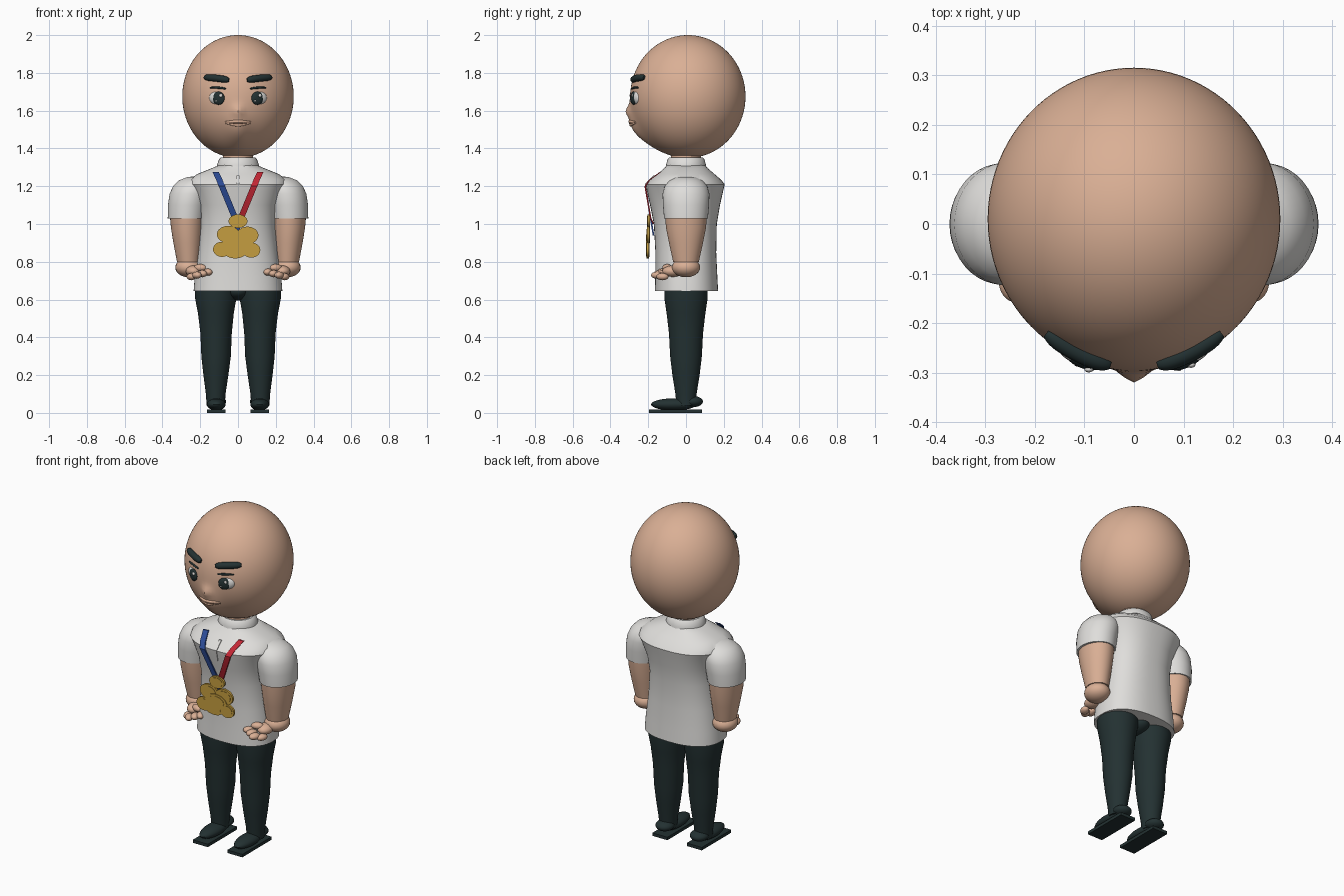
import bpy, bmesh, math
from mathutils import Vector, Matrix

old = bpy.data.objects.get("Cube")
if old:
    bpy.data.objects.remove(old, do_unlink=True)


def material(name, r, g, b):
    m = bpy.data.materials.new(name)
    m.use_nodes = True
    m.diffuse_color = (r, g, b, 1)
    m.node_tree.nodes["Principled BSDF"].inputs["Base Color"].default_value = (r, g, b, 1)
    return m


skin = material("skin", .70, .43, .30)
white = material("shirt_white", .74, .73, .71)
dark = material("dark_cloth", .017, .031, .032)
gold = material("gold", .56, .34, .05)
blue = material("ribbon_blue", .025, .07, .30)
red = material("ribbon_red", .55, .02, .035)
lip = material("lip", .50, .27, .18)


def finish(name, bm, mat, angle=40):
    bmesh.ops.recalc_face_normals(bm, faces=bm.faces)
    me = bpy.data.meshes.new(name)
    bm.to_mesh(me)
    bm.free()
    ob = bpy.data.objects.new(name, me)
    bpy.context.collection.objects.link(ob)
    me.materials.append(mat)
    bpy.ops.object.select_all(action='DESELECT')
    ob.select_set(True)
    bpy.context.view_layer.objects.active = ob
    bpy.ops.object.shade_smooth_by_angle(angle=math.radians(angle))
    return ob


def ball(name, pos, size, mat, turn=0, tilt=0, seg=24):
    bm = bmesh.new()
    bmesh.ops.create_uvsphere(bm, u_segments=seg, v_segments=seg // 2, radius=1)
    bm.transform(Matrix.Translation(pos) @ Matrix.Rotation(turn, 4, 'Z')
                 @ Matrix.Rotation(tilt, 4, 'Y') @ Matrix.Diagonal((*size, 1)))
    return finish(name, bm, mat)


def box(name, lo, hi, mat):
    bm = bmesh.new()
    bmesh.ops.create_cube(bm, size=1)
    lo, hi = Vector(lo), Vector(hi)
    bm.transform(Matrix.Translation((lo + hi) / 2) @ Matrix.Diagonal((*(hi - lo), 1)))
    return finish(name, bm, mat)


def disc(name, pos, rx, rz, depth, mat):
    bm = bmesh.new()
    bmesh.ops.create_cone(bm, cap_ends=True, segments=32, radius1=1, radius2=1, depth=1)
    bm.transform(Matrix.Translation(pos) @ Matrix.Diagonal((rx, depth, rz, 1))
                 @ Matrix.Rotation(math.pi / 2, 4, 'X'))
    return finish(name, bm, mat)


def loft(name, rings, mat, power=2.0, side=1, seg=40):
    """Rings are (z, centre x, half width, depth to front, depth to back)."""
    bm = bmesh.new()
    loops = []
    for z, cx, rx, front, back in rings:
        loop = []
        for i in range(seg):
            a = math.tau * i / seg
            c, s = math.cos(a), math.sin(a)
            x = math.copysign(abs(c) ** (2 / power), c) * rx
            y = math.copysign(abs(s) ** (2 / power), s) * (back if s > 0 else front)
            loop.append(bm.verts.new((side * (cx + x), y, z)))
        loops.append(loop)
    for a, b in zip(loops, loops[1:]):
        for i in range(seg):
            j = (i + 1) % seg
            bm.faces.new((a[i], a[j], b[j], b[i]))
    bm.faces.new(loops[0])
    bm.faces.new(loops[-1])
    return finish(name, bm, mat)


def strip(name, points, width, thick, mat):
    """Flat band through the points, facing the front."""
    bm = bmesh.new()
    rows = []
    for p in points:
        x, y, z = p
        rows.append([bm.verts.new((x + dx, y + dy, z)) for dx, dy in
                     ((-width / 2, 0), (width / 2, 0), (width / 2, -thick), (-width / 2, -thick))])
    for a, b in zip(rows, rows[1:]):
        for i in range(4):
            j = (i + 1) % 4
            bm.faces.new((a[i], a[j], b[j], b[i]))
    bm.faces.new(rows[0])
    bm.faces.new(rows[-1])
    return finish(name, bm, mat, 20)


def tube(name, points, radius, mat, ends=.5):
    cu = bpy.data.curves.new(name, 'CURVE')
    cu.dimensions = '3D'
    cu.bevel_depth = radius
    cu.bevel_resolution = 3
    cu.use_fill_caps = True
    sp = cu.splines.new('NURBS')
    sp.points.add(len(points) - 1)
    for i, (pt, p) in enumerate(zip(sp.points, points)):
        pt.co = (*p, 1)
        pt.radius = ends if i in (0, len(points) - 1) else 1
    sp.use_endpoint_u = True
    sp.order_u = 3
    cu.materials.append(mat)
    ob = bpy.data.objects.new(name, cu)
    bpy.context.collection.objects.link(ob)
    bpy.ops.object.select_all(action='DESELECT')
    ob.select_set(True)
    bpy.context.view_layer.objects.active = ob
    bpy.ops.object.convert(target='MESH')
    bpy.ops.object.shade_smooth_by_angle(angle=math.radians(50))


# Head: ellipsoid with a pushed out nose and muzzle
HX, HY, HZ, MID = .295, .305, .325, 1.675


def bump(x, z):
    return (.035 * math.exp(-(x / .06) ** 2 - ((z - 1.5) / .1) ** 2)
            + .02 * math.exp(-(x / .026) ** 2 - ((z - 1.597) / .03) ** 2))


def face_y(x, z):
    return .01 - HY * math.sqrt(max(0, 1 - (x / HX) ** 2 - ((z - MID) / HZ) ** 2)) - bump(x, z)


bm = bmesh.new()
bmesh.ops.create_uvsphere(bm, u_segments=96, v_segments=64, radius=1)
bm.transform(Matrix.Translation((0, .01, MID)) @ Matrix.Diagonal((HX, HY, HZ, 1)))
for v in bm.verts:
    if v.co.y < 0:
        v.co.y -= bump(v.co.x, v.co.z)
finish("head", bm, skin)


def on_face(x, z, out=0):
    return (x, face_y(x, z) - out, z)


# Mouth
spots = (-.068, -.035, 0, .035, .068)
tube("upper_lip", [on_face(x, 1.543 - abs(x) * .05, .002) for x in spots], .008, skin)
tube("lower_lip", [on_face(x, 1.522 + abs(x) * .2, .002) for x in spots], .008, skin)
tube("mouth_line", [on_face(x, 1.533 + abs(x) * .07, .004) for x in spots], .005, lip)

# Neck, collar and shirt
loft("neck", [(1.29, 0, .08, .08, .08), (1.4, 0, .08, .08, .08)], skin)
loft("collar", [(1.29, 0, .112, .108, .108), (1.315, 0, .11, .105, .105),
                (1.343, 0, .1, .097, .097), (1.352, 0, .09, .088, .088)], white)
loft("shirt", [(.645, 0, .235, .165, .17), (.72, 0, .229, .163, .166),
               (.85, 0, .212, .162, .16), (1.0, 0, .2, .17, .163),
               (1.1, 0, .212, .19, .18), (1.18, 0, .245, .208, .198),
               (1.21, 0, .262, .213, .205), (1.235, 0, .258, .188, .185),
               (1.265, 0, .215, .15, .15), (1.295, 0, .14, .115, .115),
               (1.312, 0, .1, .1, .1)], white, power=2.4, seg=64)
strip("placket", [(0, -.165, 1.258), (0, -.212, 1.213), (0, -.198, 1.145)], .016, .006, white)
ball("crotch", (0, 0, .645), (.068, .105, .05), dark)

for s, label in ((1, "left"), (-1, "right")):
    # Face features
    turn = s * .37
    ball(label + "_eye_white", on_face(s * .112, 1.668, -.012), (.043, .022, .036), white, turn)
    ball(label + "_iris", on_face(s * .103, 1.666, .002), (.034, .013, .035), dark, turn)
    ball(label + "_eye_shine", on_face(s * .103 + .012, 1.68, .013), (.009, .006, .01), white, seg=12)
    ball(label + "_eye_glint", on_face(s * .103 - .012, 1.652, .013), (.005, .004, .005), white, seg=12)
    tube(label + "_eyelid", [on_face(s * x, z, .002) for x, z in
                             ((.065, 1.716), (.1, 1.724), (.148, 1.722))], .008, dark)
    tube(label + "_eyebrow", [on_face(s * x, z, .004) for x, z in
                              ((.048, 1.762), (.06, 1.764), (.11, 1.772), (.165, 1.776), (.176, 1.776))],
         .019, dark)

    # Sleeve and arm
    loft(label + "_sleeve", [(1.03, .272, .1, .116, .116), (1.1, .266, .105, .122, .122),
                             (1.16, .255, .107, .124, .124), (1.2, .241, .103, .113, .113),
                             (1.23, .225, .09, .088, .088), (1.248, .21, .06, .055, .055),
                             (1.254, .2, .02, .015, .015)], white, side=s)
    loft(label + "_arm", [(1.06, .27, .092, .112, .112), (.98, .27, .085, .106, .106),
                          (.9, .267, .075, .09, .09), (.8, .263, .06, .068, .068)], skin, side=s)

    # Hand with curled fingers
    ball(label + "_hand", (s * .262, 0, .77), (.07, .075, .052), skin)
    ball(label + "_palm", (s * .235, -.07, .75), (.042, .055, .03), skin)
    for i in range(4):
        ball(f"{label}_finger_{i + 1}", (s * (.16 + .029 * i), -.125 - .014 * (i % 3), .745 - .008 * i),
             (.024, .034, .019), skin, turn=-s * .4, seg=16)
    ball(label + "_thumb", (s * .2, -.1, .768), (.036, .024, .02), skin, turn=s * .4, seg=16)

    # Leg, shoe and sole
    loft(label + "_leg", [(.04, .118, .048, .05, .05), (.1, .118, .052, .056, .056),
                          (.2, .117, .066, .072, .072), (.3, .116, .078, .084, .084),
                          (.42, .116, .083, .09, .09), (.53, .117, .095, .103, .103),
                          (.61, .118, .11, .115, .115), (.66, .117, .112, .114, .114)], dark, side=s)
    ball(label + "_shoe", (s * .115, -.065, .045), (.05, .12, .032), dark)
    ball(label + "_heel", (s * .115, .035, .06), (.052, .055, .03), dark)
    box(label + "_sole", (s * .115 - .05, -.195, 0), (s * .115 + .05, .085, .018), dark)

    # Ribbon half
    strip(label + "_ribbon", [(s * .118, -.132, 1.275), (s * .098, -.19, 1.232),
                              (s * .085, -.212, 1.2), (s * .015, -.183, 1.03),
                              (0, -.168, .94 if s < 0 else 1.0)], .034, .008, red if s > 0 else blue)

# Medal of overlapping discs with raised centres
medal = [(0, 1.015, .05, .036), (-.052, .945, .06, .045), (.05, .94, .058, .046),
         (-.085, .866, .047, .04), (.07, .862, .048, .04), (-.015, .853, .06, .035),
         (0, .9, .07, .045)]
for i, (x, z, rx, rz) in enumerate(medal):
    y = -.197 - .0012 * i
    disc(f"medal_disc_{i + 1}", (x, y, z), rx, rz, .013, gold)
    disc(f"medal_centre_{i + 1}", (x, y - .002, z), rx * .75, rz * .75, .013, gold)
